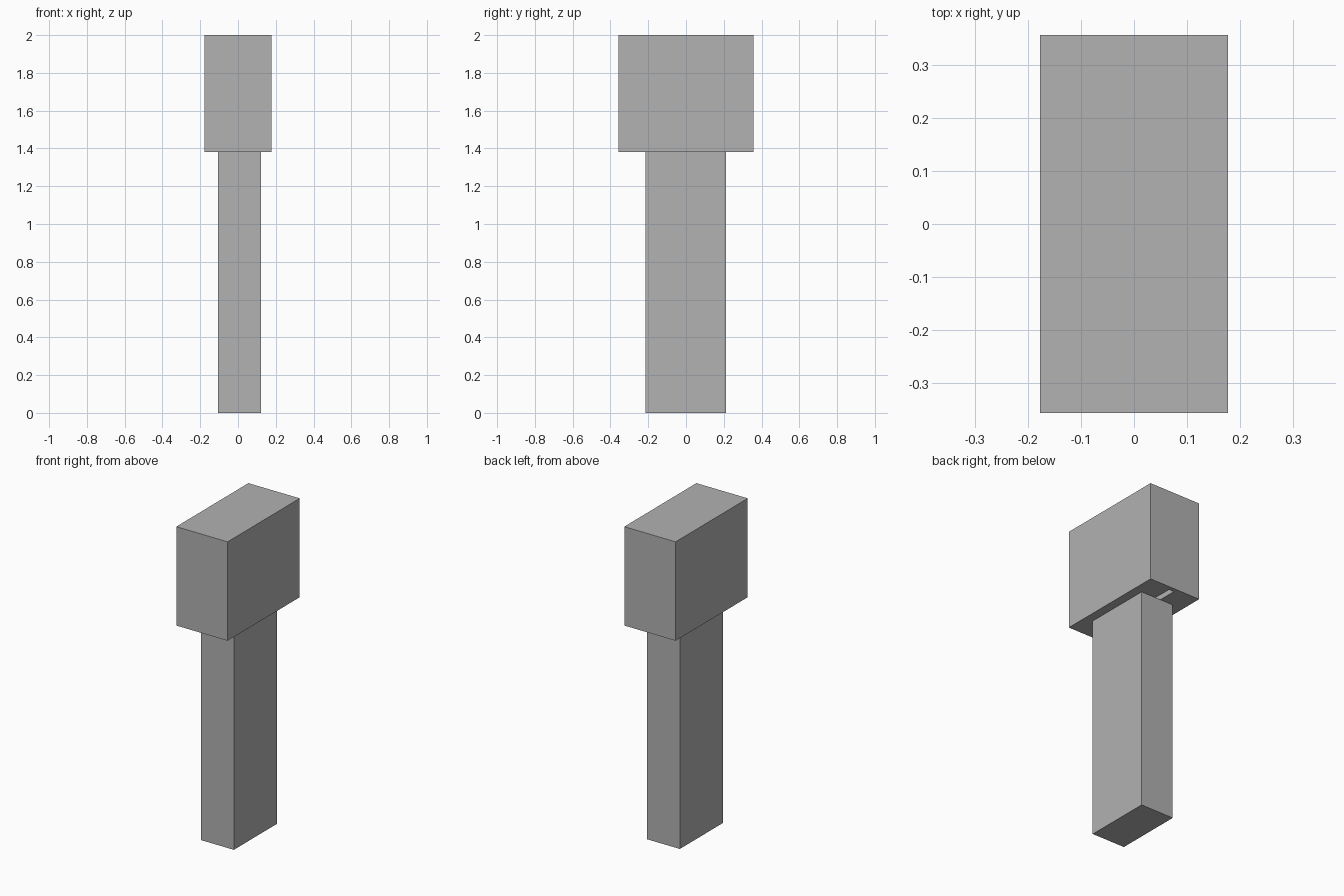
import bpy
from mathutils import Vector

cube = bpy.data.objects.get("Cube")
if cube:
    bpy.data.objects.remove(cube, do_unlink=True)

grey = bpy.data.materials.new("plain grey")
grey.use_nodes = True
colour = (0.445, 0.445, 0.445, 1)
grey.diffuse_color = colour
grey.node_tree.nodes["Principled BSDF"].inputs["Base Color"].default_value = colour


def box(name, low, high):
    """Axis-aligned box between two opposite corners."""
    low, high = Vector(low), Vector(high)
    bpy.ops.mesh.primitive_cube_add(size=1, location=(low + high) / 2)
    obj = bpy.context.object
    obj.name = name
    obj.scale = high - low
    bpy.ops.object.transform_apply(location=False, rotation=False, scale=True)
    obj.data.materials.append(grey)
    return obj


# Handle, set slightly off centre
box("handle", (-0.106, -0.215, 0), (0.122, 0.212, 1.38))

# Block-shaped head with a narrow slot along its underside
head = box("head", (-0.178, -0.357, 1.38), (0.178, 0.357, 2))
cutter = box("slot_cutter", (-0.015, -0.33, 1.3), (0.02, 0.33, 1.46))
cutter.hide_render = True
slot = head.modifiers.new("slot", "BOOLEAN")
slot.operation = "DIFFERENCE"
slot.solver = "EXACT"
slot.object = cutter
bpy.context.view_layer.objects.active = head
bpy.ops.object.modifier_apply(modifier=slot.name)
bpy.data.objects.remove(cutter, do_unlink=True)
